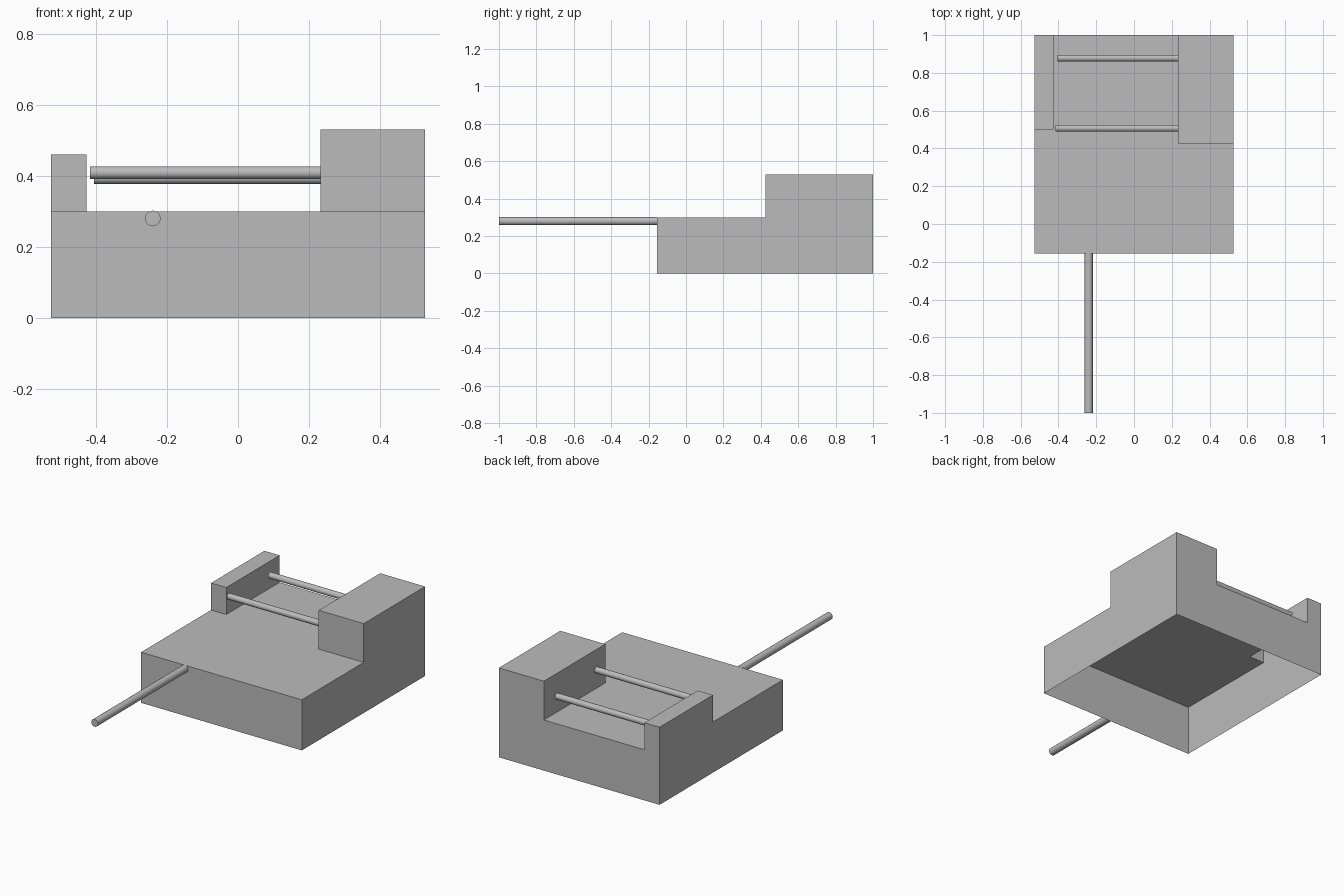
import bpy, bmesh
from math import pi
from mathutils import Matrix, Vector

cube = bpy.data.objects.get("Cube")
if cube:
    bpy.data.objects.remove(cube, do_unlink=True)

grey = bpy.data.materials.new("plain grey")
grey.use_nodes = True
grey.diffuse_color = (0.5, 0.5, 0.5, 1)
grey.node_tree.nodes["Principled BSDF"].inputs["Base Color"].default_value = (0.5, 0.5, 0.5, 1)

HALF, FRONT, BACK, DECK = 0.527, -0.155, 1.0, 0.3
LEDGE_X, LEDGE_Y, LEDGE_TOP = -0.427, 0.5, 0.46
TOWER_X, TOWER_Y, TOWER_TOP = 0.232, 0.425, 0.53


def finish(bm, name):
    mesh = bpy.data.meshes.new(name)
    bm.to_mesh(mesh)
    bm.free()
    mesh.materials.append(grey)
    ob = bpy.data.objects.new(name, mesh)
    bpy.context.collection.objects.link(ob)
    return ob


def raise_cells(bm, test, top):
    """Pull the chosen deck cells up to a new height, leaving them hollow."""
    cells = []
    for f in bm.faces:
        c = f.calc_center_median()
        if abs(c.z - DECK) < 0.001 and test(c):
            cells.append(f)
    out = bmesh.ops.extrude_face_region(bm, geom=cells)["geom"]
    for v in out:
        if isinstance(v, bmesh.types.BMVert):
            v.co.z = top
    left = [f for f in cells if f.is_valid]
    if left:
        bmesh.ops.delete(bm, geom=left, context='FACES')


# Hollow body: an open-bottomed box with two raised blocks at the back
bm = bmesh.new()
size = Matrix.Diagonal((2 * HALF, BACK - FRONT, DECK, 1))
place = Matrix.Translation((0, (BACK + FRONT) / 2, DECK / 2))
bmesh.ops.create_cube(bm, size=1, matrix=place @ size)
for co, no in (((LEDGE_X, 0, 0), (1, 0, 0)), ((TOWER_X, 0, 0), (1, 0, 0)),
               ((0, LEDGE_Y, 0), (0, 1, 0)), ((0, TOWER_Y, 0), (0, 1, 0))):
    geom = bm.verts[:] + bm.edges[:] + bm.faces[:]
    bmesh.ops.bisect_plane(bm, geom=geom, plane_co=co, plane_no=no)
raise_cells(bm, lambda c: c.x < LEDGE_X and c.y > LEDGE_Y, LEDGE_TOP)
raise_cells(bm, lambda c: c.x > TOWER_X and c.y > TOWER_Y, TOWER_TOP)
floor = [f for f in bm.faces if f.calc_center_median().z < 0.001]
bmesh.ops.delete(bm, geom=floor, context='FACES')
bmesh.ops.recalc_face_normals(bm, faces=bm.faces[:])
bmesh.ops.dissolve_limit(bm, angle_limit=0.02, verts=bm.verts[:], edges=bm.edges[:])
finish(bm, "hollow_body")


# Round rods: open where they meet the body, capped at the free end
def rod(name, start, end, radius):
    a, b = Vector(start), Vector(end)
    axis = b - a
    turn = axis.to_track_quat('Z', 'Y').to_matrix().to_4x4()
    bm = bmesh.new()
    bmesh.ops.create_cone(bm, cap_ends=True, segments=24, radius1=radius, radius2=radius,
                          depth=axis.length, matrix=Matrix.Translation((a + b) / 2) @ turn)
    root = [f for f in bm.faces if (f.calc_center_median() - a).length < 0.001]
    bmesh.ops.delete(bm, geom=root, context='FACES_ONLY')
    ob = finish(bm, name)
    bpy.ops.object.select_all(action='DESELECT')
    ob.select_set(True)
    bpy.context.view_layer.objects.active = ob
    bpy.ops.object.shade_smooth_by_angle(angle=pi / 6)


rod("front_rod", (-0.24, FRONT, 0.28), (-0.24, -1, 0.28), 0.022)
rod("near_cross_rod", (TOWER_X, 0.507, 0.409), (-0.416, 0.507, 0.409), 0.018)
rod("far_cross_rod", (TOWER_X, 0.878, 0.395), (-0.405, 0.878, 0.395), 0.018)
